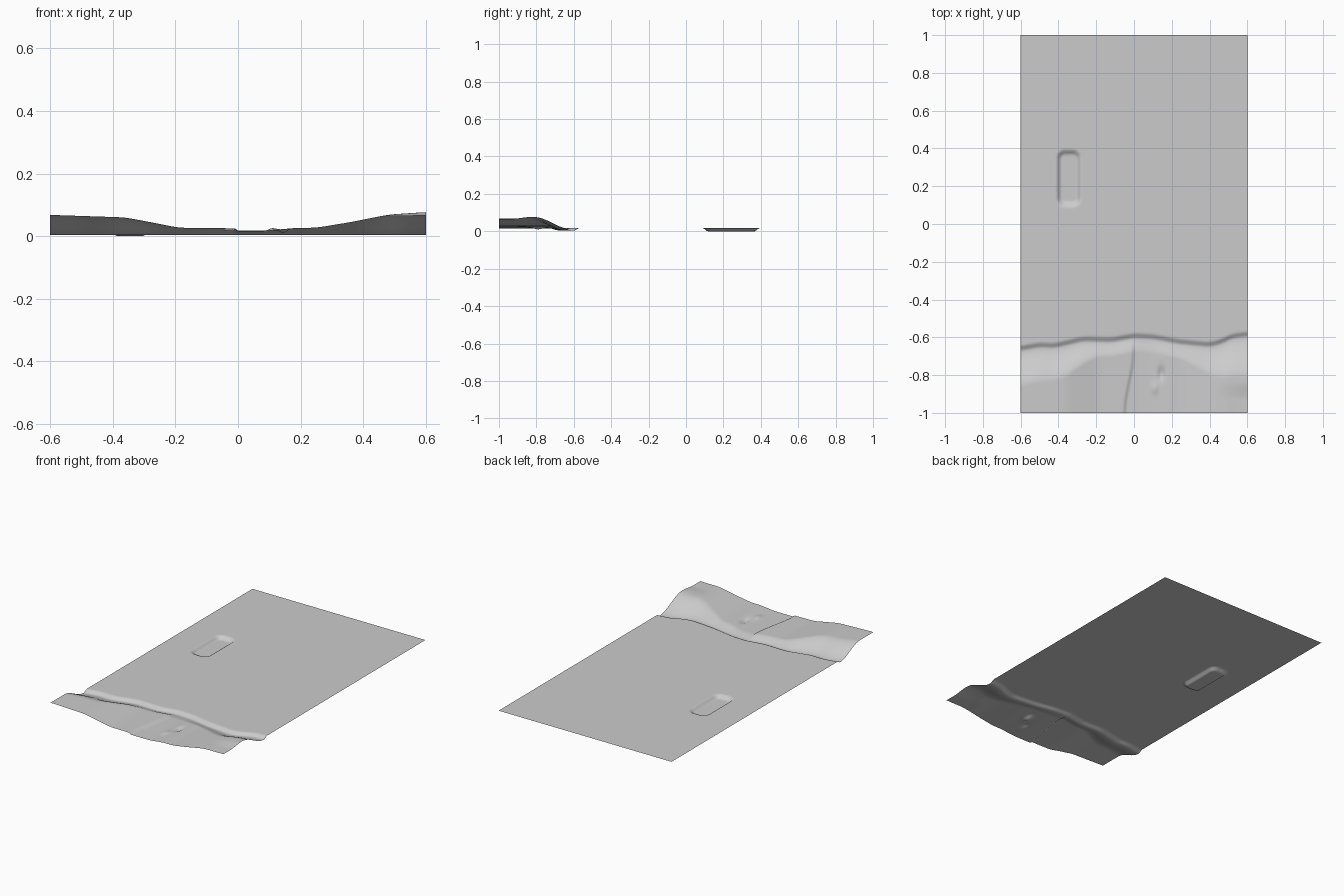
import bpy, bmesh, math

if "Cube" in bpy.data.objects:
    bpy.data.objects.remove(bpy.data.objects["Cube"], do_unlink=True)

SHEET = 0.018      # height of the flat ground
COLS = 150

# Line where the flat ground drops into the ditch: x, y
EDGE = [(-0.6, -0.64), (-0.5, -0.622), (-0.42, -0.626), (-0.27, -0.59), (-0.12, -0.595),
        (0, -0.573), (0.1, -0.578), (0.24, -0.605), (0.4, -0.62), (0.46, -0.605),
        (0.52, -0.575), (0.6, -0.565)]
# Height of the far bank: x, z
CREST = [(-0.6, 0.068), (-0.36, 0.06), (-0.27, 0.043), (-0.19, 0.027), (0, 0.025),
         (0.25, 0.027), (0.36, 0.045), (0.48, 0.069), (0.6, 0.077)]


def smooth(a, b, t):
    t = max(0.0, min(1.0, (t - a) / (b - a)))
    return t * t * (3 - 2 * t)


def follow(points, x):
    """Straight-line reading of a profile at x."""
    for (x0, v0), (x1, v1) in zip(points, points[1:]):
        if x <= x1:
            return v0 + (v1 - v0) * (x - x0) / (x1 - x0)
    return points[-1][1]


def soft(points, x):
    """Profile reading, lightly rounded at its corners."""
    return sum(follow(points, max(-0.6, min(0.6, x + d))) for d in (-0.02, 0, 0.02)) / 3


def pocket_depth(x, y):
    """Rounded oblong hollow with steep walls."""
    dx = abs(x + 0.345) - 0.02
    dy = abs(y - 0.242) - 0.105
    d = math.hypot(max(dx, 0), max(dy, 0)) + min(max(dx, dy), 0)
    return SHEET * (1 - smooth(0.02, 0.047, d))


def bank_height(x, y, s):
    """Ditch, rising bank and shallow gully; s is the distance past the edge line."""
    ditch = SHEET - 0.014 * smooth(0, 0.035, s)
    crest = soft(CREST, x)
    crest -= 0.01 * smooth(0.4, 0.6, x) * smooth(0.83, 0.93, -y)
    run = 0.075 + max(0, crest - 0.025) * 2.8
    # gully with a sharp left wall and a gentle right side
    wall = -0.005 - 0.045 * smooth(0.68, 1.0, -y)
    gully = smooth(wall - 0.006, wall + 0.008, x) * (1 - smooth(0.07, 0.2, x))
    crest -= 0.009 * gully
    # small lump and pit beside the gully
    crest += 0.007 * math.exp(-((x - 0.11) / 0.016) ** 2 - ((y + 0.87) / 0.03) ** 2)
    crest -= 0.012 * math.exp(-((x - 0.145) / 0.016) ** 2 - ((y + 0.79) / 0.035) ** 2)
    return ditch + (crest - 0.004) * smooth(0.03, 0.03 + run, s)


# Ground sheet: rows follow the edge line and relax to straight ends
bm = bmesh.new()
FRONT, BACK = 60, 150
rows = []
for j in range(FRONT + BACK + 1):
    row = []
    for i in range(COLS + 1):
        x = -0.6 + 1.2 * i / COLS
        edge = soft(EDGE, x)
        if j <= FRONT:
            y = -1 + (edge + 1) * j / FRONT
            z = bank_height(x, y, edge - y)
        else:
            y = edge + (1 - edge) * (j - FRONT) / BACK
            z = SHEET - pocket_depth(x, y)
        row.append(bm.verts.new((x, y, z)))
    rows.append(row)
for low, high in zip(rows, rows[1:]):
    for i in range(COLS):
        face = bm.faces.new((low[i], low[i + 1], high[i + 1], high[i]))
        face.smooth = True

mesh = bpy.data.meshes.new("ground_sheet")
bm.to_mesh(mesh)
bm.free()
ground = bpy.data.objects.new("ground_sheet", mesh)
bpy.context.collection.objects.link(ground)

# Plain grey
grey = bpy.data.materials.new("plain_grey")
grey.use_nodes = True
grey.diffuse_color = (0.6, 0.6, 0.6, 1)
grey.node_tree.nodes["Principled BSDF"].inputs["Base Color"].default_value = (0.6, 0.6, 0.6, 1)
mesh.materials.append(grey)
